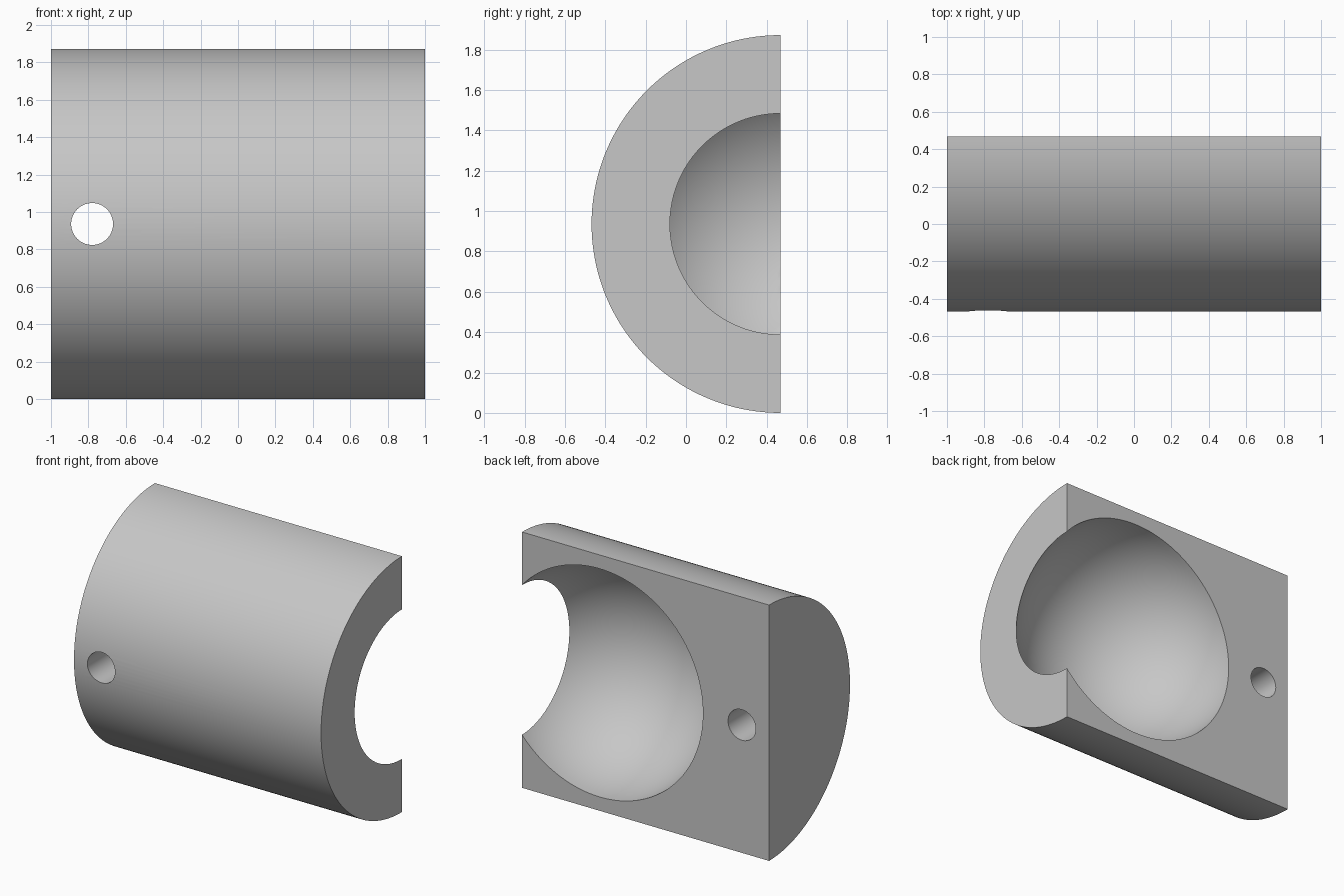
import bpy
import bmesh
from math import pi, sin, cos, radians
from mathutils import Matrix, Vector

if "Cube" in bpy.data.objects:
    bpy.data.objects.remove(bpy.data.objects["Cube"])

RADIUS = 0.936
BACK = RADIUS / 2        # the flat back plane holds the cylinder axis
ARC_STEPS = 96

grey = bpy.data.materials.new("light_grey")
grey.use_nodes = True
colour = (0.57, 0.57, 0.57, 1)
grey.diffuse_color = colour
grey.node_tree.nodes["Principled BSDF"].inputs["Base Color"].default_value = colour


def add_object(name, bm):
    bmesh.ops.recalc_face_normals(bm, faces=bm.faces)
    mesh = bpy.data.meshes.new(name)
    bm.to_mesh(mesh)
    bm.free()
    mesh.materials.append(grey)
    obj = bpy.data.objects.new(name, mesh)
    bpy.context.scene.collection.objects.link(obj)
    return obj


# Half cylinder: a half-disc profile extruded along x
bm = bmesh.new()
angles = [pi * i / ARC_STEPS for i in range(ARC_STEPS + 1)]
profile = bm.faces.new([
    bm.verts.new((-1, BACK - RADIUS * sin(a), RADIUS - RADIUS * cos(a))) for a in angles])
end = bmesh.ops.extrude_face_region(bm, geom=[profile])
bmesh.ops.translate(bm, vec=(2, 0, 0),
                    verts=[v for v in end["geom"] if isinstance(v, bmesh.types.BMVert)])
body = add_object("half_cylinder_body", bm)

# Spherical pocket that breaks out through the +x end
bm = bmesh.new()
bmesh.ops.create_uvsphere(
    bm, u_segments=96, v_segments=64, radius=0.835,
    matrix=Matrix.Translation((0.37, BACK, RADIUS)) @ Matrix.Rotation(pi / 2, 4, "Y"))
pocket = add_object("pocket_cutter", bm)

# Straight round hole from front to back
bm = bmesh.new()
bmesh.ops.create_cone(
    bm, cap_ends=True, segments=64, radius1=0.112, radius2=0.112, depth=3,
    matrix=Matrix.Translation((-0.78, 0, RADIUS)) @ Matrix.Rotation(pi / 2, 4, "X"))
hole = add_object("hole_cutter", bm)

# Cut both, then discard the cutters
bpy.ops.object.select_all(action="DESELECT")
bpy.context.view_layer.objects.active = body
body.select_set(True)
for cutter in (pocket, hole):
    cutter.hide_render = True
    cut = body.modifiers.new(cutter.name, "BOOLEAN")
    cut.operation = "DIFFERENCE"
    cut.solver = "EXACT"
    cut.object = cutter
    bpy.ops.object.modifier_apply(modifier=cut.name)
    bpy.data.objects.remove(cutter)

bpy.ops.object.shade_smooth_by_angle(angle=radians(30))
